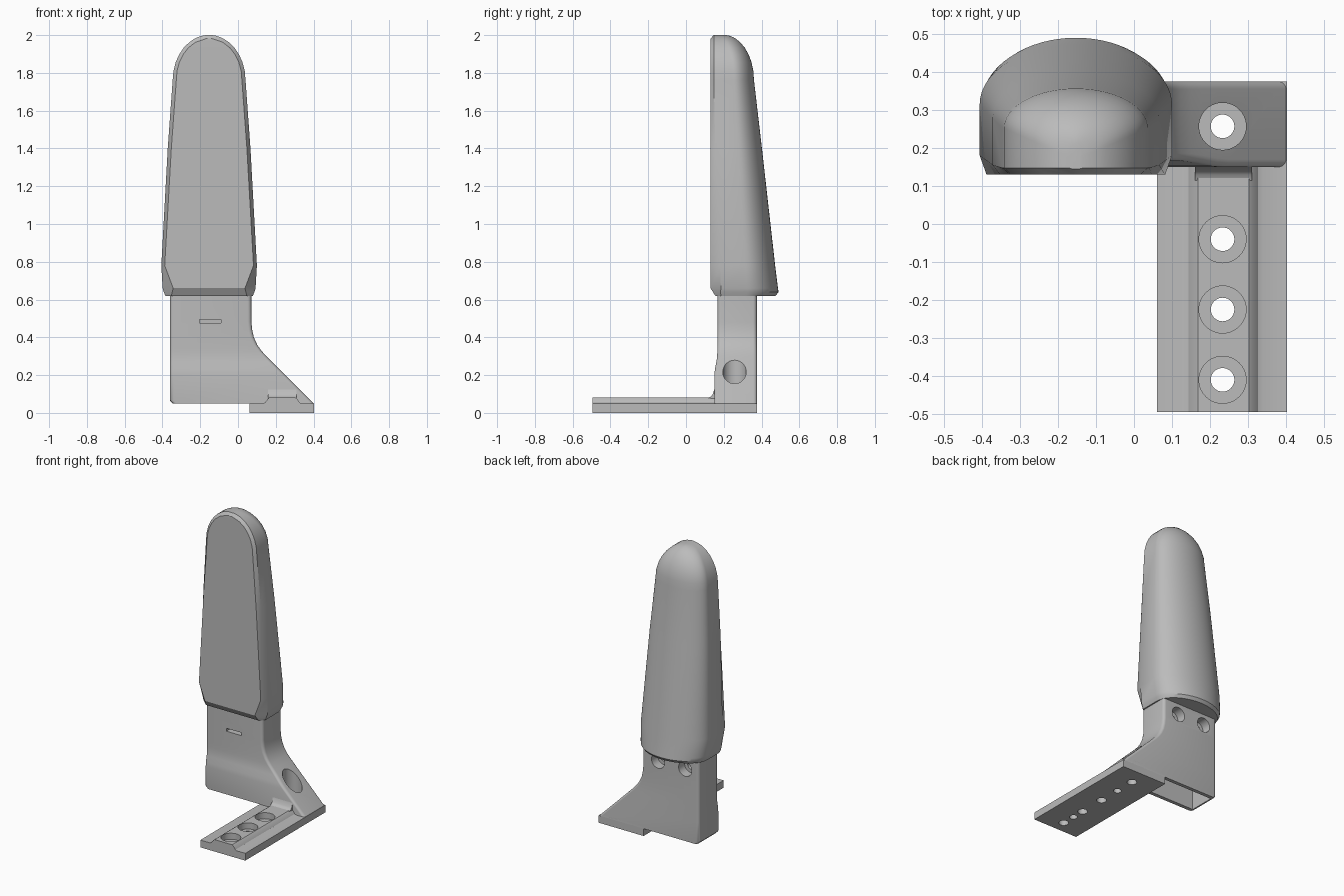
import bpy, bmesh, math
from mathutils import Matrix, Vector

if "Cube" in bpy.data.objects:
    bpy.data.objects.remove(bpy.data.objects["Cube"], do_unlink=True)

grey = bpy.data.materials.new("plain grey")
grey.use_nodes = True
grey.diffuse_color = (0.5, 0.5, 0.5, 1)
grey.node_tree.nodes["Principled BSDF"].inputs["Base Color"].default_value = (0.5, 0.5, 0.5, 1)


def finish(name, bm):
    bmesh.ops.recalc_face_normals(bm, faces=bm.faces)
    mesh = bpy.data.meshes.new(name)
    bm.to_mesh(mesh)
    bm.free()
    mesh.materials.append(grey)
    ob = bpy.data.objects.new(name, mesh)
    bpy.context.collection.objects.link(ob)
    return ob


def loft(name, rings):
    """Skin equal-length rings of points and cap both ends."""
    bm = bmesh.new()
    loops = [[bm.verts.new(p) for p in ring] for ring in rings]
    n = len(loops[0])
    for a, b in zip(loops, loops[1:]):
        for i in range(n):
            j = (i + 1) % n
            bm.faces.new((a[i], a[j], b[j], b[i]))
    bm.faces.new(loops[0])
    bm.faces.new(loops[-1])
    return finish(name, bm)


def cylinder(start, end, radius):
    start, end = Vector(start), Vector(end)
    axis = end - start
    turn = axis.to_track_quat('Z', 'Y').to_matrix().to_4x4()
    bm = bmesh.new()
    bmesh.ops.create_cone(bm, cap_ends=True, segments=40, radius1=radius, radius2=radius,
                          depth=axis.length, matrix=Matrix.Translation((start + end) / 2) @ turn)
    return finish("cutter", bm)


def box(low, high):
    low, high = Vector(low), Vector(high)
    bm = bmesh.new()
    bmesh.ops.create_cube(bm, size=1, matrix=Matrix.Translation((low + high) / 2)
                          @ Matrix.Diagonal((*(high - low), 1)))
    return finish("cutter", bm)


def activate(ob):
    bpy.ops.object.select_all(action='DESELECT')
    ob.select_set(True)
    bpy.context.view_layer.objects.active = ob


def cut(ob, cutter):
    cutter.hide_render = True
    mod = ob.modifiers.new("cut", 'BOOLEAN')
    mod.operation = 'DIFFERENCE'
    mod.solver = 'EXACT'
    mod.object = cutter
    activate(ob)
    bpy.ops.object.modifier_apply(modifier=mod.name)
    bpy.data.objects.remove(cutter, do_unlink=True)


def smooth(ob):
    activate(ob)
    bpy.ops.object.shade_smooth_by_angle(angle=math.radians(30))


# Tall pad: flat chamfered front, rounded back, domed top
PAD_X = -0.153


def pad_ring(z, w, wf, yf, yb, chamfer):
    centre = 0.13 + 0.54 * (yb - 0.13)
    pts = [(-wf, yf), (wf, yf), (w, yf + chamfer)]
    for k in range(33):
        a = math.pi * k / 32
        pts.append((w * math.cos(a), centre + (yb - centre) * math.sin(a)))
    pts.append((-w, yf + chamfer))
    return [(PAD_X + x, y, z) for x, y in pts]


rings = [pad_ring(0.62, 0.232, 0.2, 0.155, 0.475, 0.03),
         pad_ring(0.64, 0.24, 0.195, 0.1425, 0.49, 0.04),
         pad_ring(0.66, 0.246, 0.19, 0.13, 0.487, 0.055),
         pad_ring(0.78, 0.253, 0.235, 0.13, 0.472, 0.05),
         pad_ring(1.4, 0.219, 0.2, 0.13, 0.402, 0.025)]
for deg in (0, 12, 24, 35, 46, 57, 66.44, 72, 78, 85):
    t = math.radians(deg)
    z = min(2.0, 1.76 + 0.241 * math.sin(t))
    wf = 0.175 * math.sqrt(max(0.003, 1 - ((z - 1.76) / 0.222) ** 2))
    w = 0.193 * math.cos(t)
    yf = 0.13 + 0.75 * max(0, z - 1.98)
    yb = 0.2 + 0.16 * math.cos(t)
    rings.append(pad_ring(z, w, min(wf, w * 0.9), yf, yb, 0.145 - yf + 0.002))
pad = loft("pad", rings)
smooth(pad)


# Neck bracket: rounded rectangles stacked upward, flaring out to the foot
def neck_ring(z, x0, x1, y0, y1=0.375, r=0.02):
    corners = [(x1 - r, y1 - r), (x0 + r, y1 - r), (x0 + r, y0 + r), (x1 - r, y0 + r)]
    pts = []
    for q, (cx, cy) in enumerate(corners):
        for k in range(6):
            a = math.pi / 2 * (q + k / 5)
            pts.append((cx + r * math.cos(a), cy + r * math.sin(a), z))
    return pts


levels = [(0.05, -0.345, 0.4, 0.15), (0.065, -0.36, 0.385, 0.15), (0.2, -0.36, 0.25, 0.15),
          (0.23, -0.36, 0.22, 0.153), (0.27, -0.36, 0.18, 0.161), (0.3, -0.36, 0.15, 0.165),
          (0.33, -0.36, 0.123, 0.166), (0.36, -0.36, 0.102, 0.166), (0.4, -0.36, 0.084, 0.166),
          (0.44, -0.36, 0.075, 0.166), (0.48, -0.36, 0.071, 0.166), (0.66, -0.36, 0.07, 0.166)]
neck = loft("neck_bracket", [neck_ring(*lv) for lv in levels])

# Foot plate: stepped profile running front to back
profile = [(0.06, 0), (0.402, 0), (0.402, 0.05), (0.338, 0.05), (0.326, 0.055), (0.312, 0.075),
           (0.302, 0.082), (0.168, 0.082), (0.158, 0.075), (0.144, 0.055), (0.132, 0.05), (0.06, 0.05)]
foot = loft("foot_plate", [[(x, y, z) for x, z in profile] for y in (-0.495, 0.375)])

# Fillet where the raised rib meets the neck
curve = [(0.17, 0.07), (0.115, 0.08), (0.13, 0.085), (0.141, 0.097), (0.15, 0.125), (0.17, 0.125)]
fillet = loft("rib_fillet", [[(x, y, z) for y, z in curve] for x in (0.16, 0.31)])
smooth(fillet)

# Counterbored mounting holes
BOLT_X = 0.233
for y in (-0.41, -0.225, -0.04, 0.257):
    targets = [foot, neck] if y > 0 else [foot]
    for ob in targets:
        cut(ob, cylinder((BOLT_X, y, 0.04), (BOLT_X, y, 0.5), 0.062))
    cut(foot, cylinder((BOLT_X, y, -0.1), (BOLT_X, y, 0.1), 0.031))

# Blind pin holes under the foot
for y in (-0.315, 0.115):
    cut(foot, cylinder((BOLT_X, y, -0.1), (BOLT_X, y, 0.03), 0.025))

# Hollow underside, front slot and rear screw holes of the neck
cut(neck, box((-0.335, 0.175, -0.05), (0.04, 0.35, 0.2)))
cut(neck, box((-0.205, 0.1, 0.475), (-0.09, 0.215, 0.495)))
for side in (-1, 1):
    x = PAD_X + side * 0.103
    cut(neck, cylinder((x, 0.31, 0.545), (x, 0.5, 0.545), 0.05))
    cut(neck, cylinder((x, 0.23, 0.545), (x, 0.4, 0.545), 0.026))

smooth(neck)
smooth(foot)
